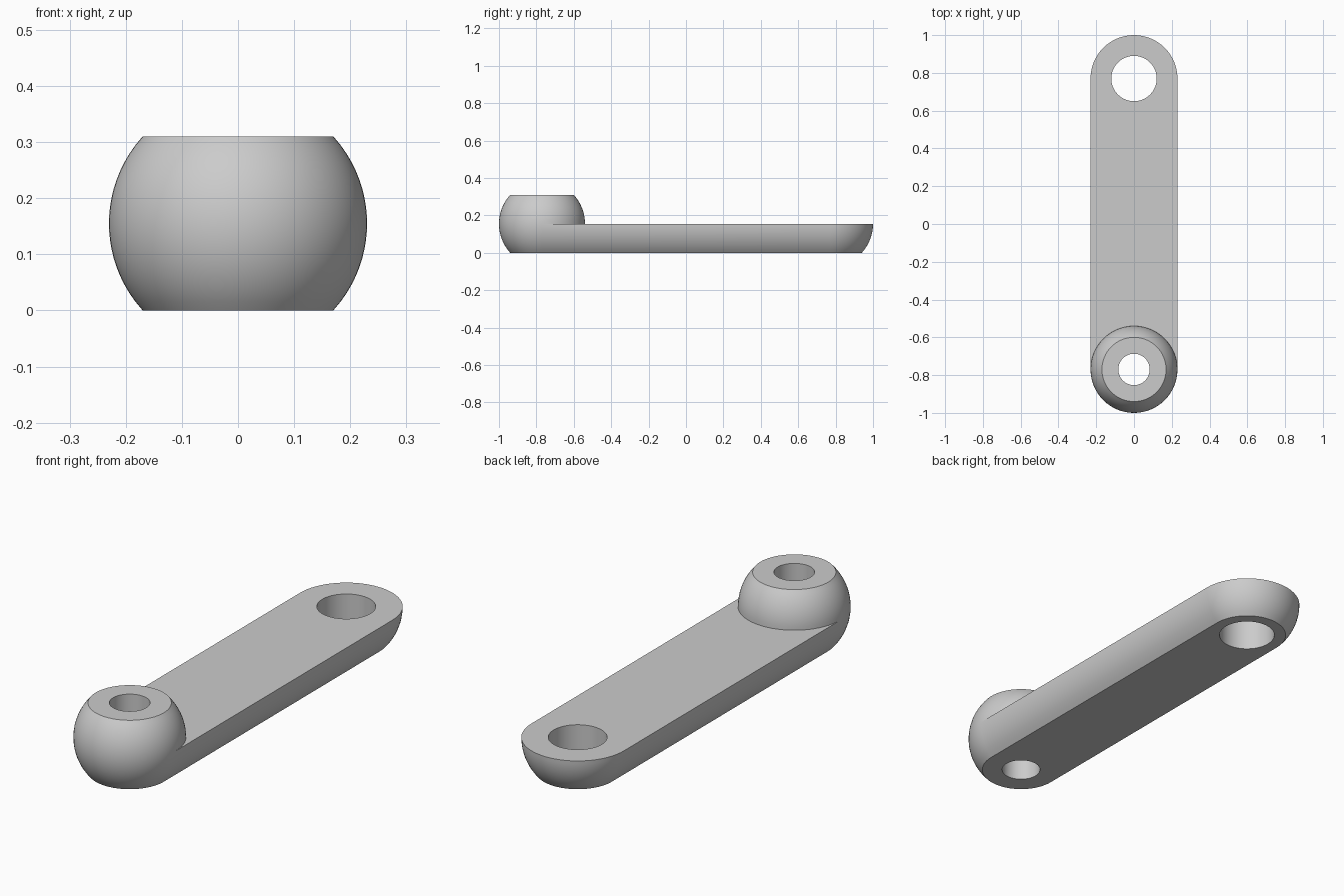
import bpy
import bmesh
from math import sin, cos, pi, sqrt, radians

RADIUS = 0.23        # widest radius of the knob and the rounded ends
MID = 0.155          # height of the arm deck and of the knob's centre
END = 0.77           # distance of both pivots from the centre
HALF = 32            # segments per half circle
STEPS = 10           # rings per half of the ball profile

cube = bpy.data.objects.get("Cube")
if cube:
    bpy.data.objects.remove(cube, do_unlink=True)

grey = bpy.data.materials.new("plain_grey")
grey.use_nodes = True
grey.diffuse_color = (0.6, 0.6, 0.6, 1)
grey.node_tree.nodes["Principled BSDF"].inputs["Base Color"].default_value = (0.6, 0.6, 0.6, 1)


def outline(radius, z, back, front):
    """Closed loop of two half circles centred at y = back and y = front."""
    points = []
    for centre, start in ((back, 0), (front, pi)):
        for i in range(HALF + 1):
            a = start + pi * i / HALF
            points.append((radius * cos(a), centre + radius * sin(a), z))
    return points


def loft(bm, loops):
    """Join successive loops with quads."""
    rings = [[bm.verts.new(p) for p in loop] for loop in loops]
    for low, high in zip(rings, rings[1:]):
        for i in range(len(low)):
            j = (i + 1) % len(low)
            bm.faces.new((low[i], low[j], high[j], high[i]))


def ball_radius(z):
    return sqrt(RADIUS ** 2 - (z - MID) ** 2)


bm = bmesh.new()
heights = [MID * i / STEPS for i in range(STEPS + 1)]

# Arm wall: lower half of the ball profile swept around the long outline
loft(bm, [outline(ball_radius(z), z, END, -END) for z in heights])

# Knob wall: upper half of the ball
loft(bm, [outline(ball_radius(MID + z), MID + z, -END, -END) for z in heights])

# Bores: a wide one through the arm, a narrow one through the knob
loft(bm, [outline(0.12, z, END, END) for z in (0, MID)])
loft(bm, [outline(0.083, z, -END, -END) for z in (0, 2 * MID)])
bmesh.ops.remove_doubles(bm, verts=bm.verts[:], dist=0.0001)

# Flat underside, deck and knob top, filled around the bores
for level in (0, MID, 2 * MID):
    rim = [e for e in bm.edges if e.is_boundary
           and all(abs(v.co.z - level) < 0.001 for v in e.verts)]
    bmesh.ops.triangle_fill(bm, edges=rim, use_beauty=True)
bmesh.ops.recalc_face_normals(bm, faces=bm.faces[:])

mesh = bpy.data.meshes.new("crank_arm")
bm.to_mesh(mesh)
bm.free()
mesh.materials.append(grey)
arm = bpy.data.objects.new("crank_arm", mesh)
bpy.context.collection.objects.link(arm)

bpy.ops.object.select_all(action="DESELECT")
arm.select_set(True)
bpy.context.view_layer.objects.active = arm
bpy.ops.object.shade_smooth_by_angle(angle=radians(30))
